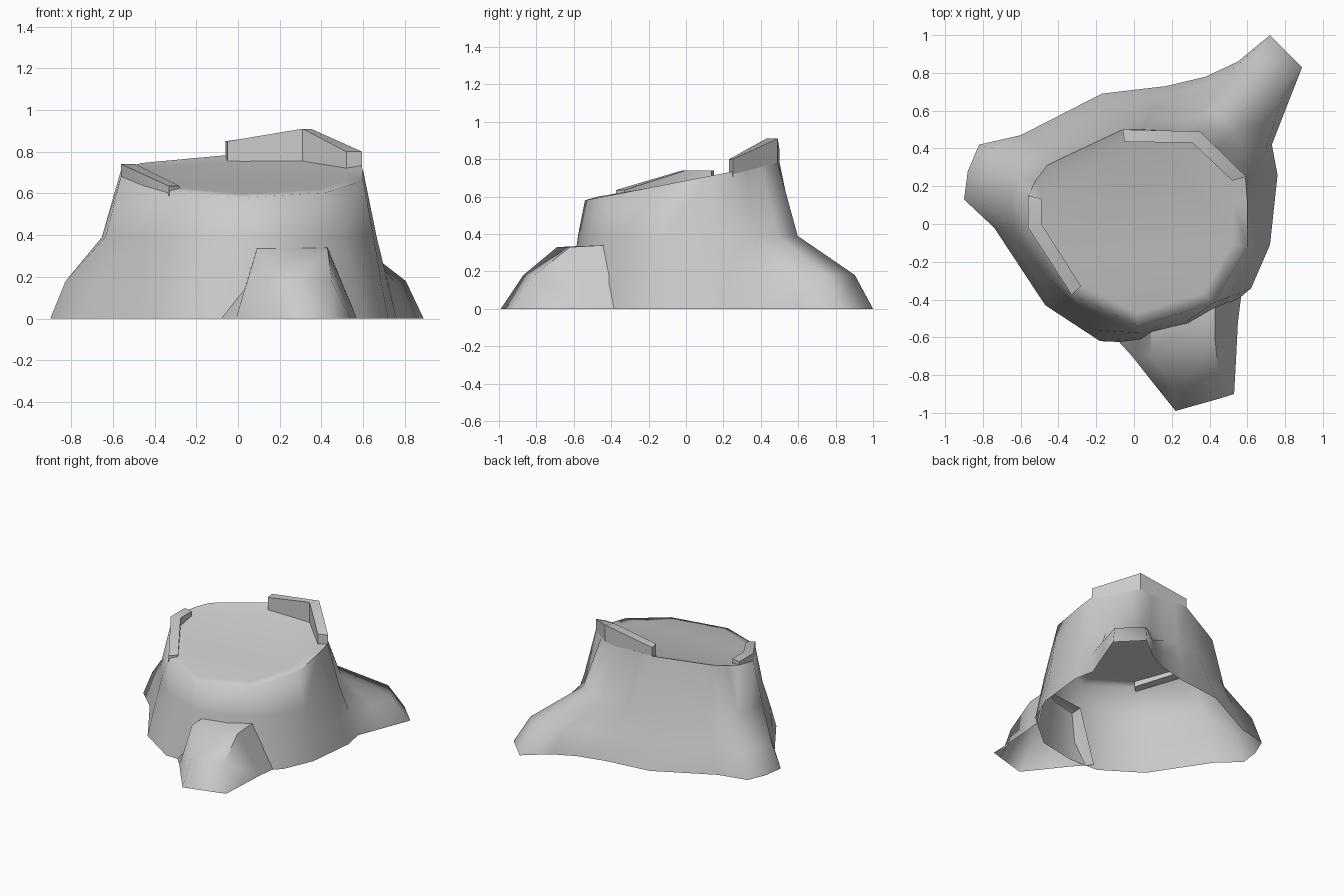
import bpy, math


def make(name, verts, faces, angle):
    me = bpy.data.meshes.new(name)
    me.from_pydata(verts, [], faces)
    me.update()
    ob = bpy.data.objects.new(name, me)
    bpy.context.collection.objects.link(ob)
    bpy.ops.object.select_all(action='DESELECT')
    ob.select_set(True)
    bpy.context.view_layer.objects.active = ob
    bpy.ops.object.shade_smooth_by_angle(angle=math.radians(angle))
    return ob


def grid(rows, cols, closed):
    """Quads joining consecutive rows of points."""
    n = cols if closed else cols - 1
    return [(r * cols + c, r * cols + (c + 1) % cols,
             (r + 1) * cols + (c + 1) % cols, (r + 1) * cols + c)
            for r in range(rows - 1) for c in range(n)]


def rim_z(y):
    return 0.58 + 0.195 * (y + 0.54)


# Stump: columns of (ground x, ground y, rim x, rim y), counterclockwise
columns = [
    (0.05, -0.63, 0.02, -0.54), (0.35, -0.57, 0.22, -0.48),
    (0.62, -0.34, 0.42, -0.42), (0.72, -0.11, 0.60, -0.12),
    (0.76, 0.26, 0.60, 0.12), (0.73, 0.42, 0.59, 0.25),
    (0.80, 0.60, 0.52, 0.32), (0.89, 0.83, 0.44, 0.40),
    (0.72, 1.00, 0.35, 0.49), (0.55, 0.86, 0.25, 0.49),
    (0.38, 0.78, 0.14, 0.495), (0.17, 0.73, 0.04, 0.50),
    (-0.17, 0.69, -0.06, 0.50), (-0.60, 0.47, -0.38, 0.35),
    (-0.82, 0.42, -0.46, 0.31), (-0.88, 0.28, -0.52, 0.23),
    (-0.90, 0.13, -0.56, 0.15), (-0.74, -0.02, -0.56, -0.02),
    (-0.47, -0.43, -0.44, -0.20), (-0.18, -0.62, -0.33, -0.37),
]
rings = [[], [], [], [], []]
for bx, by, rx, ry in columns:
    reach = math.hypot(bx - rx, by - ry)
    k = min(1, max(0, (reach - 0.2) / 0.2))      # 1 on a spreading root
    for ring, t, z in ((0, 1, 0), (1, 0.72 + 0.09 * k, 0.18),
                       (2, 0.42 - 0.21 * k, 0.39), (3, 0, rim_z(ry))):
        rings[ring].append((rx + (bx - rx) * t, ry + (by - ry) * t, z))
    # worn inner edge of the cut top
    ix, iy = 0.01 + (rx - 0.01) * 0.87, -0.02 + (ry + 0.02) * 0.87
    rings[4].append((ix, iy, 0.68 + 0.17 * iy))
n = len(columns)
faces = grid(5, n, True) + [tuple(range(4 * n, 5 * n))]
make("stump", [p for r in rings for p in r], faces, 80)

# Front root: stations from the tip back into the stump
stations = [
    [(0.22, -0.99, 0), (0.30, -0.967, 0), (0.45, -0.925, 0), (0.53, -0.90, 0)],
    [(0.10, -0.84, 0), (0.21, -0.87, 0.18), (0.45, -0.81, 0.18), (0.54, -0.72, 0)],
    [(-0.01, -0.70, 0), (0.09, -0.69, 0.33), (0.43, -0.62, 0.33), (0.55, -0.52, 0)],
    [(-0.12, -0.58, 0), (0.09, -0.48, 0.34), (0.43, -0.44, 0.34), (0.57, -0.36, 0)],
]
make("front_root", [p for s in stations for p in s], grid(4, 4, False), 60)


# Splintered bark standing above the rim: (outer xy, inner xy, top z)
def bark(name, points):
    verts = []
    for (ox, oy), (ix, iy), z in points:
        low = rim_z(oy) - 0.03
        verts += [(ox, oy, low), (ox, oy, z), (ix, iy, z), (ix, iy, low)]
    m = len(points)
    quads = grid(m, 4, True) + [(3, 2, 1, 0), tuple(range(4 * m - 4, 4 * m))]
    make(name, verts, quads, 40)


bark("back_bark", [((0.595, 0.25), (0.52, 0.23), 0.80),
                   ((0.35, 0.49), (0.31, 0.43), 0.91),
                   ((-0.06, 0.50), (-0.05, 0.435), 0.85)])
bark("left_bark", [((-0.56, 0.15), (-0.49, 0.135), 0.74),
                   ((-0.56, -0.02), (-0.49, 0.0), 0.74),
                   ((-0.33, -0.375), (-0.28, -0.33), 0.635)])
